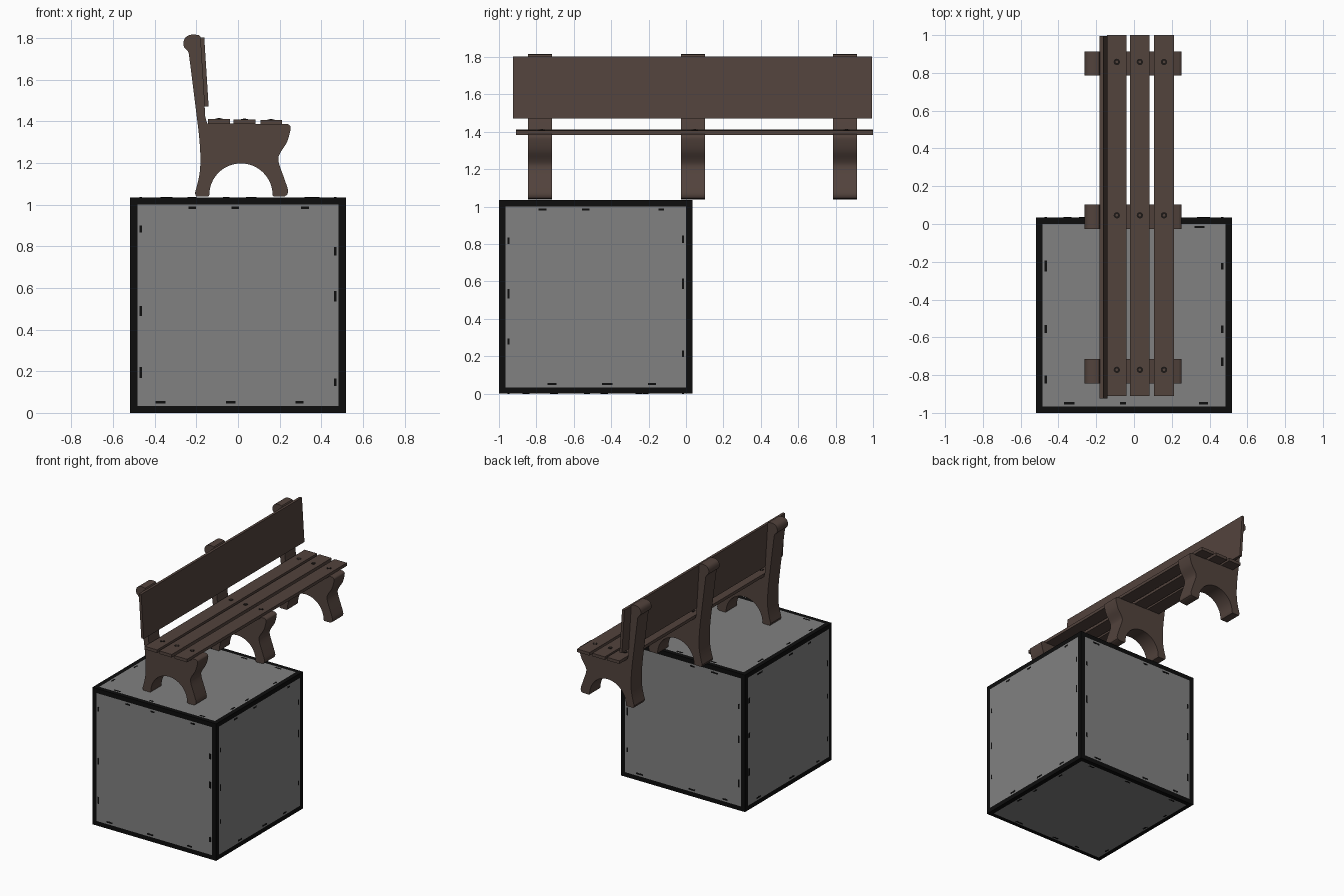
import bpy, bmesh, math, random
from mathutils import Vector

if "Cube" in bpy.data.objects:
    bpy.data.objects.remove(bpy.data.objects["Cube"])
random.seed(4)


def material(name, rgb):
    m = bpy.data.materials.new(name)
    m.diffuse_color = (*rgb, 1)
    m.use_nodes = True
    m.node_tree.nodes["Principled BSDF"].inputs["Base Color"].default_value = m.diffuse_color
    return m


WOOD = material("brown wood", (0.085, 0.056, 0.046))
DARK = material("dark screw", (0.012, 0.009, 0.008))
GREY = material("grey panel", (0.22, 0.22, 0.22))
BLACK = material("black frame", (0.004, 0.004, 0.004))


def finish(bm, name, *mats):
    bmesh.ops.recalc_face_normals(bm, faces=bm.faces)
    me = bpy.data.meshes.new(name)
    bm.to_mesh(me)
    bm.free()
    ob = bpy.data.objects.new(name, me)
    bpy.context.collection.objects.link(ob)
    for m in mats:
        me.materials.append(m)
    return ob


def prism(name, profile, y0, y1, mat, smooth=False):
    """Extrude an (x, z) outline along y."""
    bm = bmesh.new()
    face = bm.faces.new([bm.verts.new((x, y0, z)) for x, z in profile])
    ext = bmesh.ops.extrude_face_region(bm, geom=[face])
    bmesh.ops.translate(bm, vec=(0, y1 - y0, 0),
                        verts=[v for v in ext["geom"] if isinstance(v, bmesh.types.BMVert)])
    ob = finish(bm, name, mat)
    if smooth:
        bpy.ops.object.select_all(action='DESELECT')
        ob.select_set(True)
        bpy.context.view_layer.objects.active = ob
        bpy.ops.object.shade_smooth_by_angle(angle=math.radians(35))
    return ob


def spline(pts, n=4):
    """Catmull-Rom curve through the points."""
    p = [Vector(q) for q in [pts[0]] + pts + [pts[-1]]]
    out = []
    for a, b, c, d in zip(p, p[1:], p[2:], p[3:]):
        for i in range(n):
            t = i / n
            out.append(tuple(0.5 * (2 * b + (c - a) * t + (2 * a - 5 * b + 4 * c - d) * t * t
                                    + (3 * b - a - 3 * c + d) * t ** 3)))
    return out + [pts[-1]]


# Block: cube with black borders and grey inset panels
S, CY = 1.035, -0.4825
bm = bmesh.new()
bmesh.ops.create_cube(bm, size=S)
panels = list(bm.faces)
bmesh.ops.inset_individual(bm, faces=panels, thickness=0.048)
for f in bm.faces:
    f.material_index = 0 if f in panels else 1
bmesh.ops.translate(bm, verts=bm.verts, vec=(0, CY, S / 2))
finish(bm, "block", GREY, BLACK)

# Ragged frame edge: thin black chips along each panel border
bm = bmesh.new()
h = S / 2
for axis in range(3):
    for side in (-1, 1):
        for u in (1, 2):
            for edge in (-1, 1):
                for k in range(3):
                    along = -0.3 + 0.3 * k + random.uniform(-0.08, 0.08)
                    a, b = (axis + u) % 3, (axis + 3 - u) % 3
                    size, pos = [0] * 3, [0] * 3
                    size[axis], size[a], size[b] = 0.002, 0.012, random.uniform(0.03, 0.06)
                    pos[axis], pos[a], pos[b] = side * h, edge * (h - 0.051), along
                    new = bmesh.ops.create_cube(bm, size=1)["verts"]
                    bmesh.ops.scale(bm, verts=new, vec=size)
                    bmesh.ops.translate(bm, verts=new, vec=(pos[0], pos[1] + CY, pos[2] + h))
finish(bm, "frame_chips", BLACK)

# Bench supports: curved back post, seat rail and arched feet
back = spline([(-.207, 1.055), (-.19, 1.12), (-.181, 1.19), (-.185, 1.31), (-.209, 1.51),
               (-.233, 1.70), (-.240, 1.735), (-.258, 1.755), (-.262, 1.78), (-.25, 1.805),
               (-.22, 1.817), (-.185, 1.813)])
front = spline([(.238, 1.387), (.252, 1.375), (.249, 1.345), (.233, 1.296), (.2, 1.243),
                (.195, 1.205), (.223, 1.123), (.24, 1.07), (.236, 1.047)])
arch = [(.014 + .152 * math.cos(math.pi * i / 24), 1.046 + .152 * math.sin(math.pi * i / 24))
        for i in range(25)]
outline = ([(-.142, 1.038), (-.2, 1.038)] + back + [(-.18, 1.805), (-.157, 1.42), (-.148, 1.39)]
           + front + [(.225, 1.04), (.172, 1.038)] + arch)
LEG_Y = (-0.78, 0.038, 0.85)
for i, y in enumerate(LEG_Y):
    prism(f"support_{i + 1}", outline, y - 0.064, y + 0.064, WOOD, smooth=True)

# Leaning backrest board
prism("backrest", [(-.182, 1.803), (-.162, 1.803), (-.141, 1.472), (-.161, 1.472)],
      -0.925, 0.995, WOOD)

# Seat slats and their screws
for i, (x, top) in enumerate(((-.091, 1.411), (.031, 1.409), (.159, 1.407))):
    prism(f"seat_slat_{i + 1}", [(x - .052, top - .023), (x + .052, top - .023),
                                 (x + .052, top), (x - .052, top)], -0.91, 1.0, WOOD)
    for y in LEG_Y:
        for name, r, z, m in (("screw_ring", .017, .002, DARK), ("screw_head", .007, .004, WOOD)):
            bm = bmesh.new()
            bmesh.ops.create_cone(bm, cap_ends=True, segments=12, radius1=r, radius2=r, depth=.006)
            bmesh.ops.translate(bm, verts=bm.verts, vec=(x, y + .008, top + z - .003))
            finish(bm, name, m)
